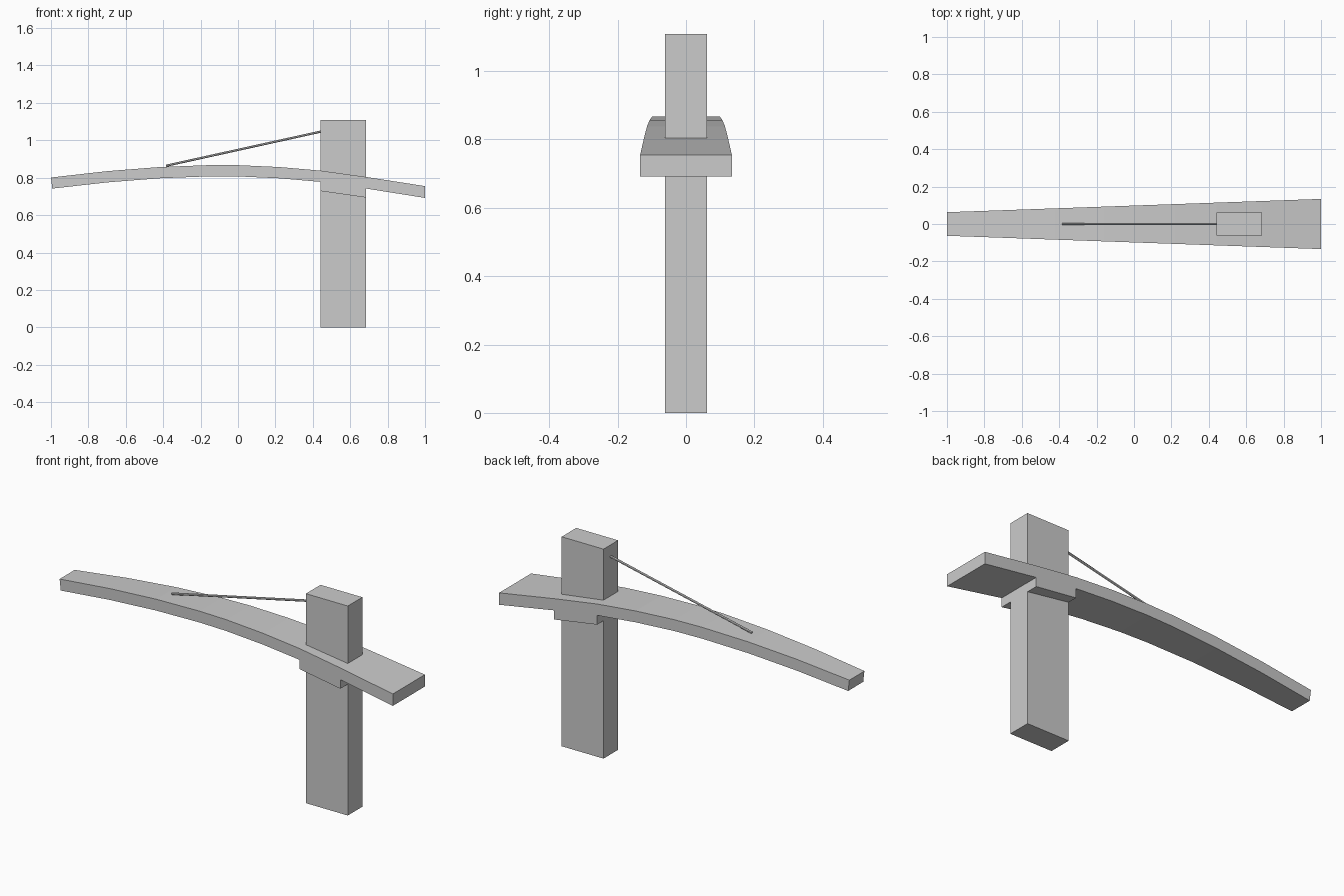
import bpy, bmesh
from mathutils import Vector

if "Cube" in bpy.data.objects:
    bpy.data.objects.remove(bpy.data.objects["Cube"])


def half_width(x):
    return 0.0985 + 0.0355 * x


def extrude_profile(name, profile):
    """Side profile (x, z) spread to both sides by the tapering deck width."""
    bm = bmesh.new()
    near = [bm.verts.new((x, -half_width(x), z)) for x, z in profile]
    far = [bm.verts.new((x, half_width(x), z)) for x, z in profile]
    n = len(profile)
    bm.faces.new(near)
    bm.faces.new(far[::-1])
    for i in range(n):
        j = (i + 1) % n
        bm.faces.new((near[i], far[i], far[j], near[j]))
    bmesh.ops.recalc_face_normals(bm, faces=bm.faces)
    bmesh.ops.triangulate(bm, faces=[f for f in bm.faces if len(f.verts) > 4])
    me = bpy.data.meshes.new(name)
    bm.to_mesh(me)
    bm.free()
    ob = bpy.data.objects.new(name, me)
    bpy.context.collection.objects.link(ob)
    return ob


# Arched tapering deck with a thickened collar where it meets the post
top = [(-1, 0.801), (-0.7, 0.835), (-0.42, 0.857), (-0.16, 0.867), (0, 0.867),
       (0.22, 0.857), (0.44, 0.838), (0.685, 0.804), (1, 0.755)]
under = [(1, 0.692), (0.685, 0.742), (0.685, 0.694), (0.44, 0.729),
         (0.44, 0.778), (0.22, 0.797), (0, 0.807), (-0.16, 0.807),
         (-0.42, 0.797), (-0.7, 0.775), (-0.993, 0.742)]
extrude_profile("arched_deck", top + under)

# Upright post passing through the deck
bpy.ops.mesh.primitive_cube_add(size=1, location=(0.5625, 0, 0.554))
post = bpy.context.object
post.name = "post"
post.scale = (0.245, 0.122, 1.108)

# Stay rod from the deck to the top of the post
a, b = Vector((-0.385, 0, 0.864)), Vector((0.445, 0, 1.047))
bpy.ops.mesh.primitive_cylinder_add(vertices=12, radius=0.006, depth=(b - a).length,
                                    location=(a + b) / 2)
rod = bpy.context.object
rod.name = "stay_rod"
rod.rotation_euler = (b - a).to_track_quat('Z', 'Y').to_euler()
bpy.ops.object.shade_smooth_by_angle()
